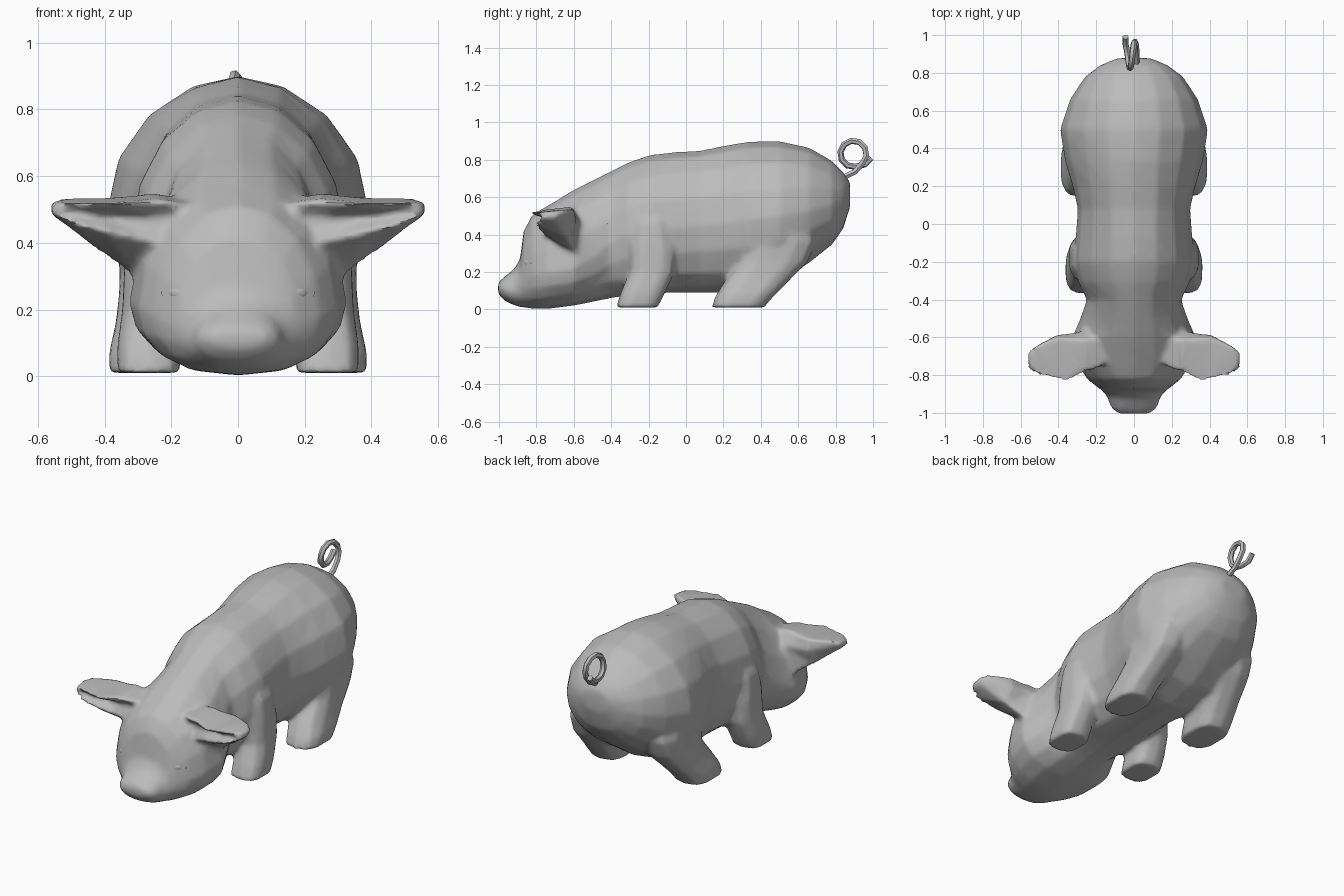
import bpy, bmesh
from math import sin, cos, pi, radians
from mathutils import Vector

cube = bpy.data.objects.get("Cube")
if cube:
    bpy.data.objects.remove(cube)

grey = bpy.data.materials.new("plain grey")
grey.use_nodes = True
COLOUR = (0.5, 0.5, 0.5, 1)
grey.diffuse_color = COLOUR
grey.node_tree.nodes["Principled BSDF"].inputs["Base Color"].default_value = COLOUR


def pick(*objects):
    bpy.ops.object.select_all(action='DESELECT')
    for obj in objects:
        obj.select_set(True)
    bpy.context.view_layer.objects.active = objects[0]


def finish(obj, angle=55):
    obj.data.materials.clear()
    obj.data.materials.append(grey)
    pick(obj)
    bpy.ops.object.shade_smooth_by_angle(angle=radians(angle))


def loft(name, rings):
    """Skin a row of equal-sized rings and close both ends."""
    bm = bmesh.new()
    loops = [[bm.verts.new(p) for p in ring] for ring in rings]
    n = len(loops[0])
    for a, b in zip(loops, loops[1:]):
        for i in range(n):
            bm.faces.new((a[i], a[(i + 1) % n], b[(i + 1) % n], b[i]))
    bm.faces.new(loops[0])
    bm.faces.new(loops[-1])
    bmesh.ops.recalc_face_normals(bm, faces=bm.faces)
    mesh = bpy.data.meshes.new(name)
    bm.to_mesh(mesh)
    bm.free()
    obj = bpy.data.objects.new(name, mesh)
    bpy.context.collection.objects.link(obj)
    return obj


def power(v, p):
    return (1 if v >= 0 else -1) * abs(v) ** p


def body_ring(y, low, high, wide, waist, taper, n=16):
    """Upright ring; waist is the height of greatest width, taper narrows the top."""
    ring = []
    for i in range(n):
        t = 2 * pi * i / n
        c, s = cos(t), sin(t)
        x = wide * power(c, taper if s > 0 else 0.8)
        z = waist + s * ((high - waist) if s > 0 else (waist - low))
        ring.append((x, y, z))
    return ring


# Body and head, from nose to rump
SECTIONS = [
    (-1.005, .085, .145, .085, .115, .8),
    (-.97, .045, .175, .125, .11, .8),
    (-.92, .022, .215, .14, .10, .9),
    (-.887, .012, .27, .165, .12, 1.0),
    (-.868, .01, .42, .19, .15, 1.0),
    (-.82, .003, .51, .25, .18, 1.0),
    (-.74, .002, .555, .30, .20, 1.0),
    (-.60, .02, .64, .328, .22, 1.15),
    (-.50, .04, .69, .285, .27, 1.1),
    (-.40, .06, .74, .25, .36, 1.0),
    (-.31, .073, .785, .295, .40, 1.0),
    (-.20, .083, .825, .32, .42, 1.0),
    (-.08, .088, .84, .31, .43, 1.0),
    (.08, .088, .85, .298, .45, .95),
    (.20, .088, .875, .325, .46, 1.0),
    (.33, .09, .897, .365, .48, 1.1),
    (.50, .14, .90, .393, .50, 1.1),
    (.66, .25, .865, .34, .53, 1.05),
    (.78, .345, .795, .26, .56, 1.0),
    (.84, .43, .735, .18, .59, 1.0),
    (.878, .55, .68, .09, .62, 1.0),
]
parts = [loft("body", [body_ring(*s) for s in SECTIONS])]


def leg(name, side, levels):
    """Levels run upward as height, front, back, inner, outer."""
    rings = []
    for z, y0, y1, x0, x1 in levels:
        rings.append([(side * ((x0 + x1) / 2 + (x1 - x0) / 2 * power(cos(a), .7)),
                       (y0 + y1) / 2 + (y1 - y0) / 2 * power(sin(a), .7), z)
                      for a in (2 * pi * (i + .5) / 10 for i in range(10))])
    return loft(name, rings)


FRONT_LEG = [(.01, -.375, -.15, .17, .365), (.09, -.35, -.11, .17, .365),
             (.20, -.305, -.06, .15, .35), (.32, -.31, -.05, .12, .345),
             (.46, -.29, -.08, .10, .33), (.58, -.25, -.11, .05, .27)]
HIND_LEG = [(.01, .135, .42, .18, .39), (.07, .155, .47, .17, .39),
            (.16, .21, .56, .15, .37), (.25, .275, .65, .12, .36),
            (.36, .30, .70, .08, .36), (.50, .34, .66, .04, .34),
            (.60, .38, .60, .02, .28)]

# Funnel ears: upper front, upper back, outer back, lower back, lower front, hollow
EARS = [
    [(.10, -.71, .51), (.10, -.62, .53), (.12, -.57, .48), (.18, -.56, .26), (.17, -.74, .36), (.10, -.70, .46)],
    [(.24, -.79, .53), (.25, -.61, .55), (.27, -.565, .47), (.29, -.57, .28), (.24, -.76, .40), (.25, -.73, .48)],
    [(.40, -.85, .515), (.41, -.60, .535), (.41, -.585, .47), (.42, -.63, .375), (.40, -.80, .435), (.40, -.73, .485)],
    [(.50, -.825, .515), (.50, -.635, .535), (.50, -.635, .49), (.50, -.67, .44), (.50, -.81, .46), (.50, -.74, .50)],
    [(.565, -.77, .515), (.56, -.675, .53), (.56, -.675, .51), (.56, -.70, .485), (.565, -.775, .49), (.56, -.73, .505)],
]


def eye(name, side):
    """Shallow oval lids around a small ball."""
    facing = Vector((side * .45, -1, .15)).to_track_quat('Z', 'Y').to_euler()
    bpy.ops.mesh.primitive_torus_add(major_segments=12, minor_segments=6,
                                     major_radius=.04, minor_radius=.012)
    lids = bpy.context.object
    bpy.ops.mesh.primitive_uv_sphere_add(segments=12, ring_count=8, radius=.032)
    ball = bpy.context.object
    for obj, part in ((lids, "_lids"), (ball, "_ball")):
        obj.name = name + part
        obj.scale = (1.25, .75, .6)
        obj.location = (side * .175, -.846, .25)
        obj.rotation_euler = facing
        finish(obj)


for label, side in (("left", 1), ("right", -1)):
    parts.append(leg(label + "_front_leg", side, FRONT_LEG))
    parts.append(leg(label + "_hind_leg", side, HIND_LEG))
    parts.append(loft(label + "_ear", [[(side * x, y, z) for x, y, z in r] for r in EARS]))
    eye(label + "_eye", side)

# Fuse trunk, legs and ears into one softly blended skin
pick(*parts)
bpy.ops.object.join()
skin = bpy.context.object
remesh = skin.modifiers.new("fuse", 'REMESH')
remesh.mode = 'VOXEL'
remesh.voxel_size = .014
soften = skin.modifiers.new("soften", 'SMOOTH')
soften.factor = .5
soften.iterations = 7
reduce = skin.modifiers.new("reduce", 'DECIMATE')
reduce.ratio = .2
bpy.ops.object.convert(target='MESH')
finish(bpy.context.object)

# Curly tail: root, one full turn, then the free tip
path = [(.012, .83, .70), (.012, .905, .737)]
for i in range(10):
    a = radians(-45 + 36 * i)
    path.append((.01 - .005 * i, .895 + .07 * cos(a), .832 + .07 * sin(a)))
path += [(-.045, .955, .775), (-.045, .99, .81)]
curve = bpy.data.curves.new("tail", 'CURVE')
curve.dimensions = '3D'
curve.bevel_depth = .017
curve.bevel_resolution = 1
curve.use_fill_caps = True
spline = curve.splines.new('POLY')
spline.points.add(len(path) - 1)
for point, co in zip(spline.points, path):
    point.co = (*co, 1)
tail = bpy.data.objects.new("tail", curve)
bpy.context.collection.objects.link(tail)
pick(tail)
bpy.ops.object.convert(target='MESH')
finish(bpy.context.object)
